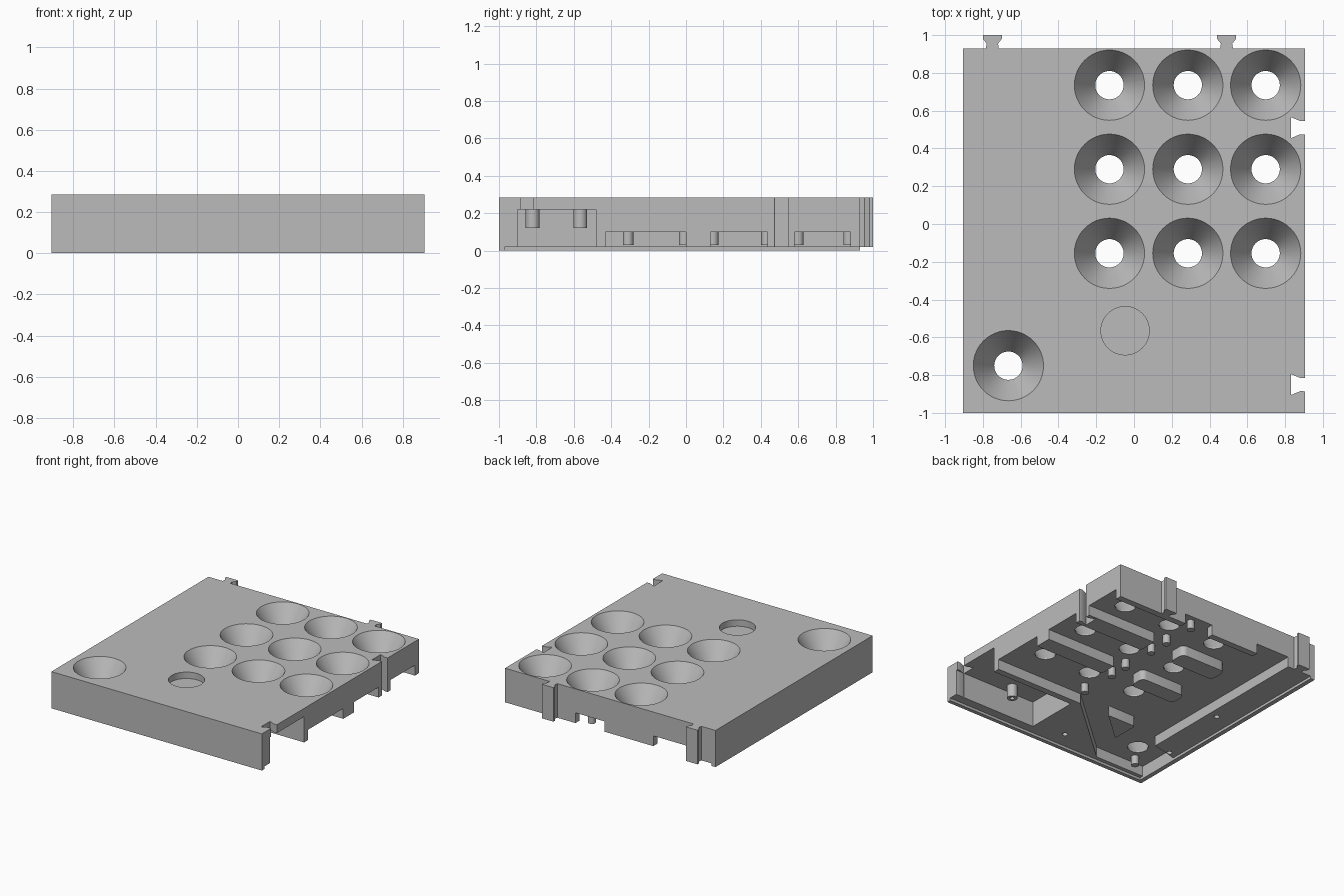
import bpy, bmesh, math

cube = bpy.data.objects.get("Cube")
if cube:
    bpy.data.objects.remove(cube, do_unlink=True)

grey = bpy.data.materials.new("plain_grey")
grey.use_nodes = True
grey.diffuse_color = (0.5, 0.5, 0.5, 1)
grey.node_tree.nodes["Principled BSDF"].inputs["Base Color"].default_value = (0.5, 0.5, 0.5, 1)

TOP, CEILING, LEDGE = 0.285, 0.10, 0.02
EDGE = 0.905


def finish(name, bm):
    bmesh.ops.recalc_face_normals(bm, faces=bm.faces)
    mesh = bpy.data.meshes.new(name)
    bm.to_mesh(mesh)
    bm.free()
    mesh.materials.append(grey)
    obj = bpy.data.objects.new(name, mesh)
    bpy.context.collection.objects.link(obj)
    return obj


def prism(name, outline, low, high, radius=0):
    """Upright prism, with optional rounded vertical corners."""
    bm = bmesh.new()
    face = bm.faces.new([bm.verts.new((x, y, low)) for x, y in outline])
    up = bmesh.ops.extrude_face_region(bm, geom=[face])["geom"]
    bmesh.ops.translate(bm, vec=(0, 0, high - low),
                        verts=[v for v in up if isinstance(v, bmesh.types.BMVert)])
    if radius:
        upright = [e for e in bm.edges
                   if abs(e.verts[0].co.z - e.verts[1].co.z) > 0.01]
        bmesh.ops.bevel(bm, geom=upright, offset=radius, segments=6,
                        profile=0.5, affect='EDGES')
    return finish(name, bm)


def block(name, x0, x1, y0, y1, low, high, radius=0):
    return prism(name, [(x0, y0), (x1, y0), (x1, y1), (x0, y1)], low, high, radius)


def cone(name, x, y, r_low, r_high, low, high, sides=48):
    bm = bmesh.new()
    bmesh.ops.create_cone(bm, cap_ends=True, segments=sides, radius1=r_low,
                          radius2=r_high, depth=high - low)
    bmesh.ops.translate(bm, vec=(x, y, (low + high) / 2), verts=bm.verts)
    return finish(name, bm)


def cut(target, cutter, keep=False):
    mod = target.modifiers.new("cut", 'BOOLEAN')
    mod.operation, mod.solver, mod.object = 'DIFFERENCE', 'EXACT', cutter
    bpy.context.view_layer.objects.active = target
    bpy.ops.object.modifier_apply(modifier=mod.name)
    if not keep:
        bpy.data.objects.remove(cutter, do_unlink=True)


# Main housing, with a rim left below the ledge on two sides
body = block("housing", -EDGE, EDGE, -1, 0.93, 0, TOP)
cut(body, block("ledge_cutter", -0.87, 2, -0.97, 2, -0.1, LEDGE))

# Wiring pocket under the switches, open at the back and one side
pocket = [(1, 0.88), (0.3, 0.88), (0.3, 1), (0.05, 1), (0.05, 0.88),
          (-0.37, 0.88), (-0.37, 1), (-0.66, 1), (-0.66, -0.55),
          (-0.87, -0.6), (-0.87, -0.94), (-0.44, -0.94),
          (0.14, -0.43), (1, -0.43)]
cut(body, prism("pocket_cutter", pocket, -0.1, CEILING))

# Deep side bay
cut(body, block("bay_cutter", 0.19, 1, -0.9, -0.48, -0.1, 0.22))

# Conical finger wells with through holes
wells = [(x, y) for x in (-0.13, 0.285, 0.697) for y in (0.735, 0.29, -0.155)]
wells.append((-0.665, -0.75))
slope = (0.186 - 0.075) / (TOP - 0.11)
for x, y in wells:
    cut(body, cone("well_cutter", x, y, 0.075, 0.186 + slope * 0.02, 0.11, TOP + 0.02))
    cut(body, cone("hole_cutter", x, y, 0.075, 0.075, 0, 0.115))

# Shallow round recess on top and small screw holes underneath
cut(body, cone("recess_cutter", -0.047, -0.565, 0.128, 0.128, 0.235, 0.4))
for x, y in [(-0.06, -0.84), (-0.73, 0.05), (-0.8, -0.56)]:
    cut(body, cone("screw_cutter", x, y, 0.02, 0.02, -0.1, 0.1, 24))

# Ribs between the switch rows, with rounded free-standing islands
parts = [body]
side_ribs = []
for y0, y1 in [(0, 0.13), (0.435, 0.58)]:
    rib = block("side_rib", 0.3, EDGE, y0, y1, LEDGE, CEILING + 0.001)
    side_ribs.append(rib)
    parts += [rib, block("island_rib", -0.36, 0.03, y0, y1, LEDGE, CEILING + 0.001, 0.04)]
parts.append(prism("corner_island", [(-0.12, -0.43), (-0.37, -0.43), (-0.37, -0.65)],
                   LEDGE, CEILING + 0.001, 0.02))

# Dovetail sockets in the side, matching dovetail tabs at the back
for y in (0.51, -0.85):
    socket = [(1, y - 0.038), (EDGE - 0.025, y - 0.035), (0.832, y - 0.055),
              (0.832, y + 0.055), (EDGE - 0.025, y + 0.035), (1, y + 0.038)]
    cutter = prism("socket_cutter", socket, -0.1, 0.4)
    for target in [body] + side_ribs:
        cut(target, cutter, keep=True)
    bpy.data.objects.remove(cutter, do_unlink=True)
for x in (-0.75, 0.49):
    tab = [(x - 0.035, 0.925), (x + 0.035, 0.925), (x + 0.03, 0.955), (x + 0.05, 0.98),
           (x + 0.05, 1), (x - 0.05, 1), (x - 0.05, 0.98), (x - 0.03, 0.955)]
    parts.append(prism("dovetail_tab", tab, LEDGE, TOP))

# Cable pegs in the pocket and hollow mounting posts in the side bay
pegs = [(0.2, y) for y in (-0.31, -0.01, 0.145, 0.43, 0.6, 0.87)] + [(-0.74, -0.87)]
for x, y in pegs:
    parts.append(cone("cable_peg", x, y, 0.028, 0.028, 0.03, CEILING + 0.001, 24))
for y in (-0.82, -0.565):
    post = cone("mounting_post", 0.45, y, 0.037, 0.037, 0.12, 0.221, 32)
    cut(post, cone("post_cutter", 0.45, y, 0.017, 0.017, 0, 0.2, 24))
    parts.append(post)

# Smooth the curved walls and keep the edges sharp
bpy.ops.object.select_all(action='DESELECT')
for part in parts:
    part.select_set(True)
bpy.context.view_layer.objects.active = body
bpy.ops.object.shade_smooth_by_angle(angle=math.radians(30))
